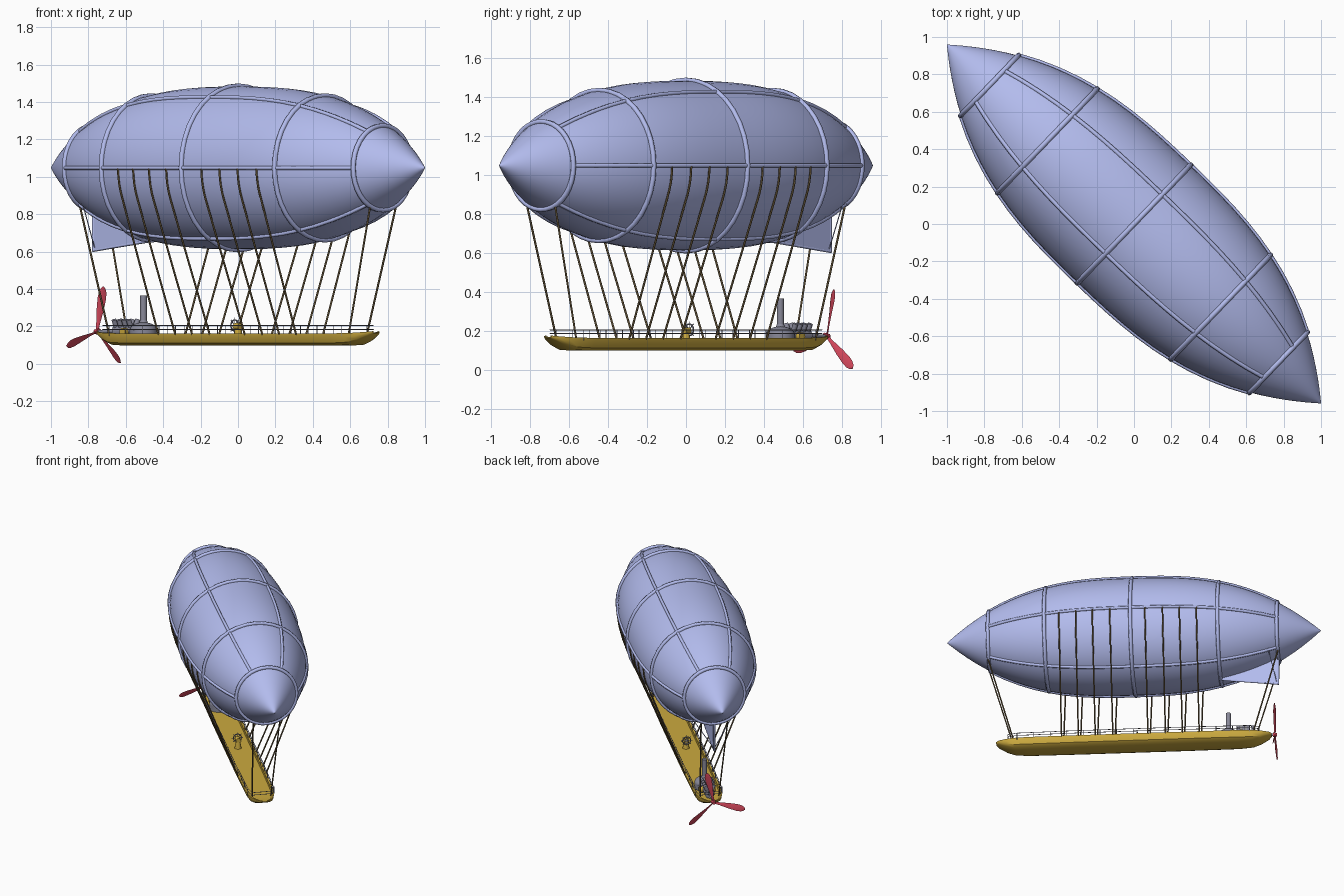
import bpy, bmesh, math
from math import sin, cos, radians, pi
from mathutils import Matrix, Vector

if "Cube" in bpy.data.objects:
    bpy.data.objects.remove(bpy.data.objects["Cube"])

# Everything is built along local x (bow at +x), then turned by this heading
HEADING = Matrix.Rotation(radians(-43.8), 4, 'Z')
ZC, HALF = 1.048, 1.386           # envelope axis height, half length


def mat(name, rgb):
    m = bpy.data.materials.new(name)
    m.diffuse_color = (*rgb, 1)
    m.use_nodes = True
    m.node_tree.nodes["Principled BSDF"].inputs["Base Color"].default_value = m.diffuse_color
    return m


BLUE = mat("canvas_blue", (0.45, 0.50, 0.85))
GOLD = mat("hull_gold", (0.60, 0.40, 0.05))
RED = mat("propeller_red", (0.62, 0.06, 0.10))
ROPE = mat("rope_brown", (0.13, 0.09, 0.04))
IRON = mat("iron", (0.25, 0.25, 0.32))


def radius(u):
    return 0.435 * (1 - min(1, abs(u) / HALF) ** 2.75)


def finish(name, bm, material, angle=35):
    bmesh.ops.recalc_face_normals(bm, faces=bm.faces)
    me = bpy.data.meshes.new(name)
    bm.to_mesh(me)
    bm.free()
    ob = bpy.data.objects.new(name, me)
    bpy.context.collection.objects.link(ob)
    me.materials.append(material)
    ob.matrix_basis = HEADING
    bpy.ops.object.select_all(action='DESELECT')
    ob.select_set(True)
    bpy.context.view_layer.objects.active = ob
    bpy.ops.object.shade_smooth_by_angle(angle=radians(angle))
    return ob


def loft(bm, sections, cap=True):
    rows = [[bm.verts.new(p) for p in s] for s in sections]
    n = len(rows[0])
    for a, b in zip(rows, rows[1:]):
        for i in range(n):
            j = (i + 1) % n
            bm.faces.new((a[i], a[j], b[j], b[i]))
    if cap:
        bm.faces.new(rows[0])
        bm.faces.new(rows[-1])


def tubes(name, paths, r, material, closed=False, res=1):
    cu = bpy.data.curves.new(name, 'CURVE')
    cu.dimensions = '3D'
    cu.bevel_depth, cu.bevel_resolution, cu.use_fill_caps = r, res, True
    for path in paths:
        s = cu.splines.new('POLY')
        s.points.add(len(path) - 1)
        for pt, p in zip(s.points, path):
            pt.co = (*p, 1)
        s.use_cyclic_u = closed
    ob = bpy.data.objects.new(name, cu)
    bpy.context.collection.objects.link(ob)
    cu.materials.append(material)
    ob.matrix_basis = HEADING


def cyl(bm, p, q, r1, r2=None, seg=20):
    p, q = Vector(p), Vector(q)
    m = Matrix.Translation((p + q) / 2) @ (q - p).to_track_quat('Z', 'Y').to_matrix().to_4x4()
    bmesh.ops.create_cone(bm, cap_ends=True, segments=seg, radius1=r1,
                          radius2=r1 if r2 is None else r2, depth=(q - p).length, matrix=m)


# Envelope: lathed pointed hull
bm = bmesh.new()
N = 48
us = [-HALF * cos(pi * i / 40) for i in range(41)]
us[0], us[-1] = -HALF + 0.0005, HALF - 0.0005
loft(bm, [[(u, radius(u) * cos(2 * pi * k / N), ZC + radius(u) * sin(2 * pi * k / N))
           for k in range(N)] for u in us])
finish("envelope", bm, BLUE, 50)

# Hoops and lengthwise ribs on the envelope
RINGS = (-1.07, -0.642, 0, 0.642, 1.07)
tubes("envelope_hoops", [[(u, (radius(u) + 0.004) * cos(2 * pi * k / 36),
                           ZC + (radius(u) + 0.004) * sin(2 * pi * k / 36)) for k in range(36)]
                         for u in RINGS], 0.014, BLUE, closed=True)
tubes("envelope_ribs", [[(u, (radius(u) + 0.001) * cos(a), ZC + (radius(u) + 0.001) * sin(a))
                         for u in [-1.07 + 2.14 * i / 20 for i in range(21)]]
                        for a in [k * pi / 3 for k in range(6)]], 0.012, BLUE)

# Tail fin under the stern, a thin wedge with framed edges
bm = bmesh.new()
fin = [(-1.07, 0.87), (-1.07, 0.605), (-0.64, 0.66), (-0.64, 0.70)]
loft(bm, [[(u, s * 0.006, z) for u, z in fin] for s in (-1, 1)])
finish("tail_fin", bm, BLUE)
tubes("tail_fin_frame", [[(u, 0, z) for u, z in fin[:3]]], 0.009, BLUE)
tubes("tail_fin_stays", [[(-1.06, 0, 0.615), (-1.0, s * 0.15, ZC - 0.21)] for s in (-1, 1)], 0.003, BLUE)

# Gondola hull: lofted open boat, columns are station, half width, keel z, rim z
HULL = [(1.02, 0.022, 0.163, 0.175), (1.0, 0.05, 0.150, 0.172), (0.94, 0.08, 0.120, 0.167),
        (0.88, 0.095, 0.100, 0.165), (0.78, 0.104, 0.095, 0.163), (0.4, 0.108, 0.095, 0.162)]
stations = HULL + [(-u, w, k, t) for u, w, k, t in reversed(HULL)]


def hull_section(u, w, k, t):
    d = t - k
    f = min(t - 0.003, max(0.135, k + 0.006))
    half = [(w, t), (w * 0.98, t - 0.35 * d), (w * 0.86, t - 0.75 * d), (w * 0.6, k + 0.04 * d)]
    pts = half + [(-y, z) for y, z in reversed(half)]
    inner = w - min(0.014, w * 0.3)
    pts += [(-inner, t), (-inner, f), (inner, f), (inner, t)]
    return [(u, y, z) for y, z in pts]


bm = bmesh.new()
loft(bm, [hull_section(*s) for s in stations])
finish("gondola_hull", bm, GOLD)

# Railing: two wires each side on thin posts
side = [(-0.93, 0.076), (-0.86, 0.094), (-0.4, 0.102), (0.4, 0.102), (0.86, 0.094), (0.93, 0.076)]
loop = side + [(u, -v) for u, v in reversed(side)]
for z, part in ((0.205, "top_rail"), (0.185, "lower_rail")):
    tubes(part, [[(u, v, z) for u, v in loop]], 0.0025, IRON, closed=True, res=0)
tubes("rail_posts", [[(-0.86 + 1.72 * i / 14, s * 0.098, 0.15), (-0.86 + 1.72 * i / 14, s * 0.098, 0.205)]
                     for i in range(15) for s in (-1, 1)], 0.0025, IRON, res=0)

# Suspension ropes: hug the envelope from the side rib, then drop straight to the rim
paths = []
for s in (-1, 1):
    for du in (-0.51, -0.385, -0.26, -0.13, 0.13, 0.26, 0.385, 0.51):
        u = 0.02 + du
        r = radius(u) + 0.006
        arc = [(u, s * r * cos(radians(a)), ZC - r * sin(radians(a))) for a in (0, 6, 12, 18, 23)]
        paths.append(arc + [(u, s * 0.103, 0.155)])
    # Slanting ropes at bow and stern
    for e in (-1, 1):
        paths.append([(e * 1.075, s * 0.10, ZC - 0.205), (e * 0.885, s * 0.07, 0.15)])
tubes("suspension_ropes", paths, 0.0055, ROPE)

# Boiler with chimney
bm = bmesh.new()
cyl(bm, (-0.70, 0, 0.13), (-0.70, 0, 0.18), 0.075)
bmesh.ops.create_uvsphere(bm, u_segments=24, v_segments=12, radius=0.075,
                          matrix=Matrix.Translation((-0.70, 0, 0.178)) @ Matrix.Diagonal((1, 1, 0.6, 1)))
finish("boiler", bm, IRON)
bm = bmesh.new()
cyl(bm, (-0.70, 0, 0.2), (-0.70, 0, 0.365), 0.018)
cyl(bm, (-0.70, 0, 0.2), (-0.70, 0, 0.235), 0.03, 0.018)
finish("chimney", bm, IRON)

# Engine block with a row of cylinders
bm = bmesh.new()
cyl(bm, (-0.90, 0, 0.175), (-0.76, 0, 0.175), 0.036)
for i in range(4):
    for s in (-1, 1):
        u = -0.885 + i * 0.036
        cyl(bm, (u, s * 0.01, 0.18), (u, s * 0.035, 0.236), 0.014, seg=12)
finish("engine", bm, IRON)
bm = bmesh.new()
for s in (-1, 1):
    cyl(bm, (-0.80, s * 0.02, 0.17), (-0.80, s * 0.06, 0.17), 0.022)
finish("engine_flywheels", bm, GOLD)

# Propeller: shaft, hub and three twisted blades
PX, PZ = -1.045, 0.172
bm = bmesh.new()
cyl(bm, (-0.88, 0, 0.175), (PX, 0, PZ), 0.009, seg=12)
finish("propeller_shaft", bm, IRON)
bm = bmesh.new()
cyl(bm, (PX + 0.015, 0, PZ), (PX - 0.015, 0, PZ), 0.018, 0.012)
for a in (78, 198, 318):
    secs = []
    for d, w in ((0.0, 0.007), (0.05, 0.011), (0.12, 0.020), (0.18, 0.025), (0.215, 0.023),
                 (0.235, 0.015), (0.246, 0.004)):
        tw = radians(40 - 100 * d)
        secs.append([Matrix.Rotation(radians(a - 90), 3, 'X') @ Vector(
            (w * c * sin(tw) + 0.004 * h * cos(tw), w * c * cos(tw) - 0.004 * h * sin(tw), d))
            + Vector((PX, 0, PZ)) for c, h in ((1, 0), (0, 1), (-1, 0), (0, -1))])
    loft(bm, secs)
finish("propeller", bm, RED, 40)

# Helm: pedestal and spoked wheel facing along the ship
bm = bmesh.new()
cyl(bm, (0, 0, 0.13), (0, 0, 0.19), 0.026, 0.016)
cyl(bm, (-0.022, 0, 0.2), (0.016, 0, 0.2), 0.018)
finish("helm_pedestal", bm, GOLD)
tubes("helm_wheel", [[(-0.024, 0.03 * cos(pi * k / 12), 0.205 + 0.03 * sin(pi * k / 12))
                      for k in range(24)]], 0.004, IRON, closed=True)
tubes("helm_spokes", [[(-0.024, -0.042 * cos(a), 0.205 - 0.042 * sin(a)),
                       (-0.024, 0.042 * cos(a), 0.205 + 0.042 * sin(a))]
                      for a in [k * pi / 4 for k in range(4)]], 0.0025, IRON)
